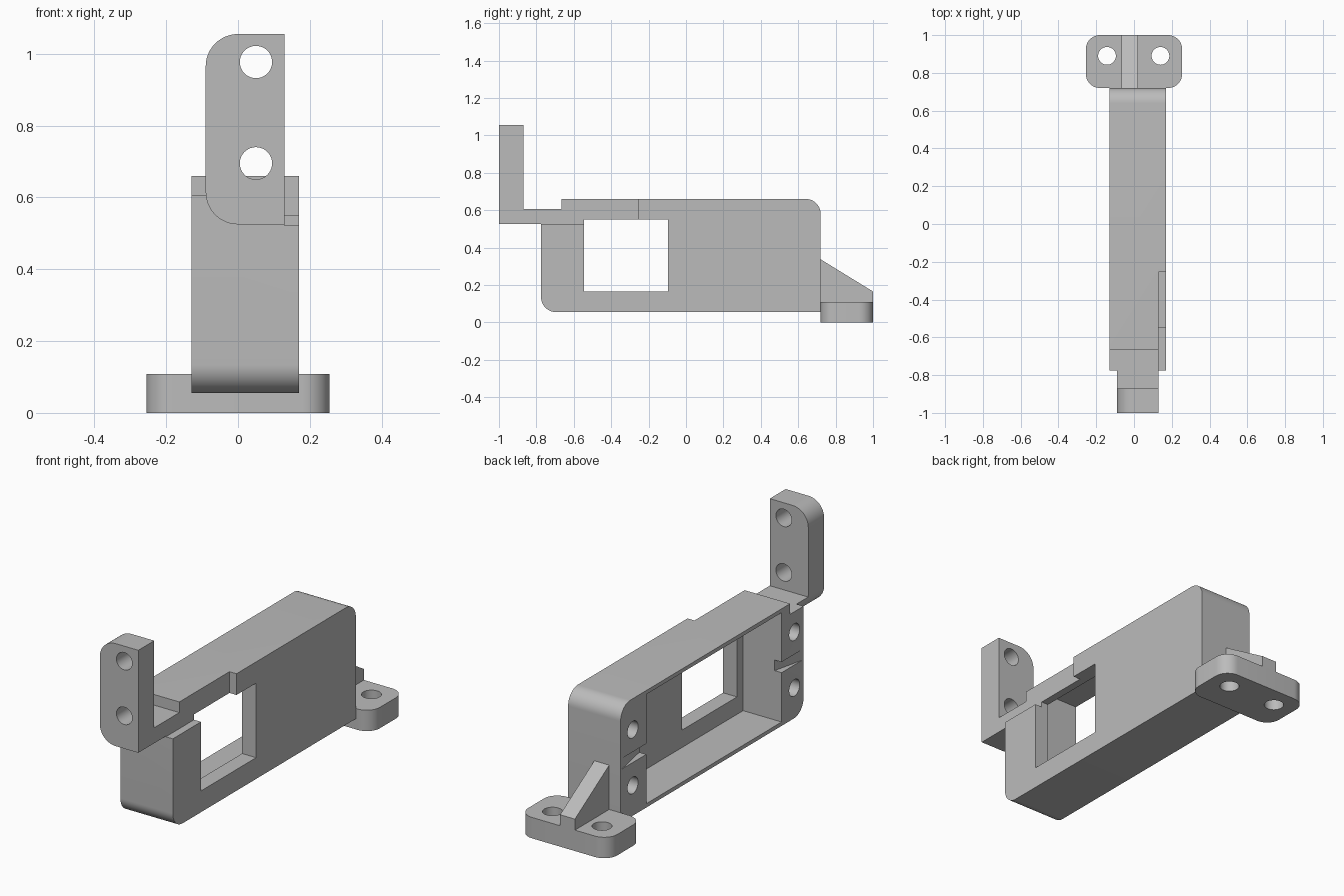
import bpy
import bmesh
from math import cos, sin, pi, radians
from mathutils import Vector

if "Cube" in bpy.data.objects:
    bpy.data.objects.remove(bpy.data.objects["Cube"], do_unlink=True)

grey = bpy.data.materials.new("plain grey")
grey.use_nodes = True
COLOUR = (0.5, 0.5, 0.5, 1)
grey.diffuse_color = COLOUR
for node in grey.node_tree.nodes:
    if node.type == 'BSDF_PRINCIPLED':
        node.inputs["Base Color"].default_value = COLOUR


def outline(corners, steps=12):
    """Corners are (a, b) or (a, b, radius) for a rounded right angle."""
    pts = []
    for i, c in enumerate(corners):
        p = Vector(c[:2])
        if len(c) == 2:
            pts.append(p)
            continue
        r = c[2]
        d1 = (Vector(corners[i - 1][:2]) - p).normalized()
        d2 = (Vector(corners[(i + 1) % len(corners)][:2]) - p).normalized()
        centre = p + r * (d1 + d2)
        for k in range(steps + 1):
            t = k / steps * pi / 2
            pts.append(centre - r * (cos(t) * d2 + sin(t) * d1))
    return pts


def circle(a, b, r, n=40):
    return [(a + r * cos(2 * pi * k / n), b + r * sin(2 * pi * k / n)) for k in range(n)]


def prism(name, pts, axis, lo, hi):
    """Extrude a 2D outline along an axis, from lo to hi."""
    place = {'X': lambda a, b: (lo, a, b),
             'Y': lambda a, b: (a, lo, b),
             'Z': lambda a, b: (a, b, lo)}[axis]
    bm = bmesh.new()
    face = bm.faces.new([bm.verts.new(place(*p)) for p in pts])
    new = bmesh.ops.extrude_face_region(bm, geom=[face])["geom"]
    shift = Vector([(hi - lo) * (axis == k) for k in "XYZ"])
    bmesh.ops.translate(bm, vec=shift, verts=[v for v in new if isinstance(v, bmesh.types.BMVert)])
    bmesh.ops.recalc_face_normals(bm, faces=bm.faces)
    mesh = bpy.data.meshes.new(name)
    bm.to_mesh(mesh)
    bm.free()
    mesh.materials.append(grey)
    obj = bpy.data.objects.new(name, mesh)
    bpy.context.collection.objects.link(obj)
    return obj


def box(name, x, y, z):
    return prism(name, [(y[0], z[0]), (y[1], z[0]), (y[1], z[1]), (y[0], z[1])], 'X', *x)


def activate(obj):
    for other in bpy.context.selected_objects:
        other.select_set(False)
    obj.select_set(True)
    bpy.context.view_layer.objects.active = obj


def cut(obj, cutter):
    activate(obj)
    mod = obj.modifiers.new("cut", 'BOOLEAN')
    mod.operation = 'DIFFERENCE'
    mod.solver = 'EXACT'
    mod.object = cutter
    bpy.ops.object.modifier_apply(modifier=mod.name)
    bpy.data.objects.remove(cutter, do_unlink=True)


# Housing: hollow case, open on the -x side
LEFT, RIGHT, FRONT, BACK = -0.13, 0.17, -0.775, 0.72
CAV_FRONT, CAV_BACK = -0.595, 0.51
housing = prism("housing", outline([
    (FRONT, 0.055, 0.08), (BACK, 0.055), (BACK, 0.66, 0.08),
    (-0.665, 0.66), (-0.665, 0.605), (FRONT, 0.605)]), 'X', LEFT, RIGHT)
cut(housing, box("cavity", (-0.3, 0.09), (CAV_FRONT, CAV_BACK), (0.075, 0.64)))
cut(housing, box("window", (0.05, 0.3), (-0.545, -0.095), (0.165, 0.55)))
cut(housing, box("side_notch", (0.13, 0.3), (-0.9, -0.255), (0.522, 0.8)))

# Screw holes and a tapered groove in both end blocks
for y, inner, outer in ((-0.70, CAV_FRONT, FRONT + 0.01), (0.62, CAV_BACK, BACK - 0.01)):
    for z in (0.212, 0.5):
        cut(housing, prism("screw_hole", circle(y, z, 0.043), 'X', -0.2, 0.08))
    past = inner + (0.02 if inner < 0 else -0.02)
    cut(housing, prism("groove", [
        (LEFT, outer), (LEFT - 0.05, outer), (LEFT - 0.05, past),
        (LEFT + 0.04, past), (LEFT + 0.04, inner)], 'Z', 0.33, 0.385))

# Front bracket: upright plate on a short shelf
bracket = prism("front_bracket", outline([
    (-0.09, 0.525, 0.09), (0.13, 0.525), (0.13, 1.055), (-0.09, 1.055, 0.09)]),
    'Y', -1, FRONT)
cut(bracket, box("bracket_relief", (-0.3, 0.3), (-0.87, -0.5), (0.605, 1.3)))
for z in (0.695, 0.977):
    cut(bracket, prism("bracket_hole", circle(0.05, z, 0.045), 'Y', -1.1, -0.8))

# Rear mounting foot with two bolt holes
foot = prism("rear_foot", outline([
    (-0.255, BACK, 0.075), (0.255, BACK, 0.075),
    (0.255, 1, 0.075), (-0.255, 1, 0.075)]), 'Z', 0, 0.108)
for x in (-0.143, 0.14):
    cut(foot, prism("foot_hole", circle(x, 0.89, 0.047), 'Z', -0.1, 0.2))

# Sloped rib bracing the foot against the housing
rib = prism("foot_rib", [(BACK, 0.108), (1, 0.108), (1, 0.165), (BACK, 0.337)],
            'X', -0.065, 0.02)

for part in (housing, bracket, foot, rib):
    activate(part)
    bpy.ops.object.shade_smooth_by_angle(angle=radians(30))
